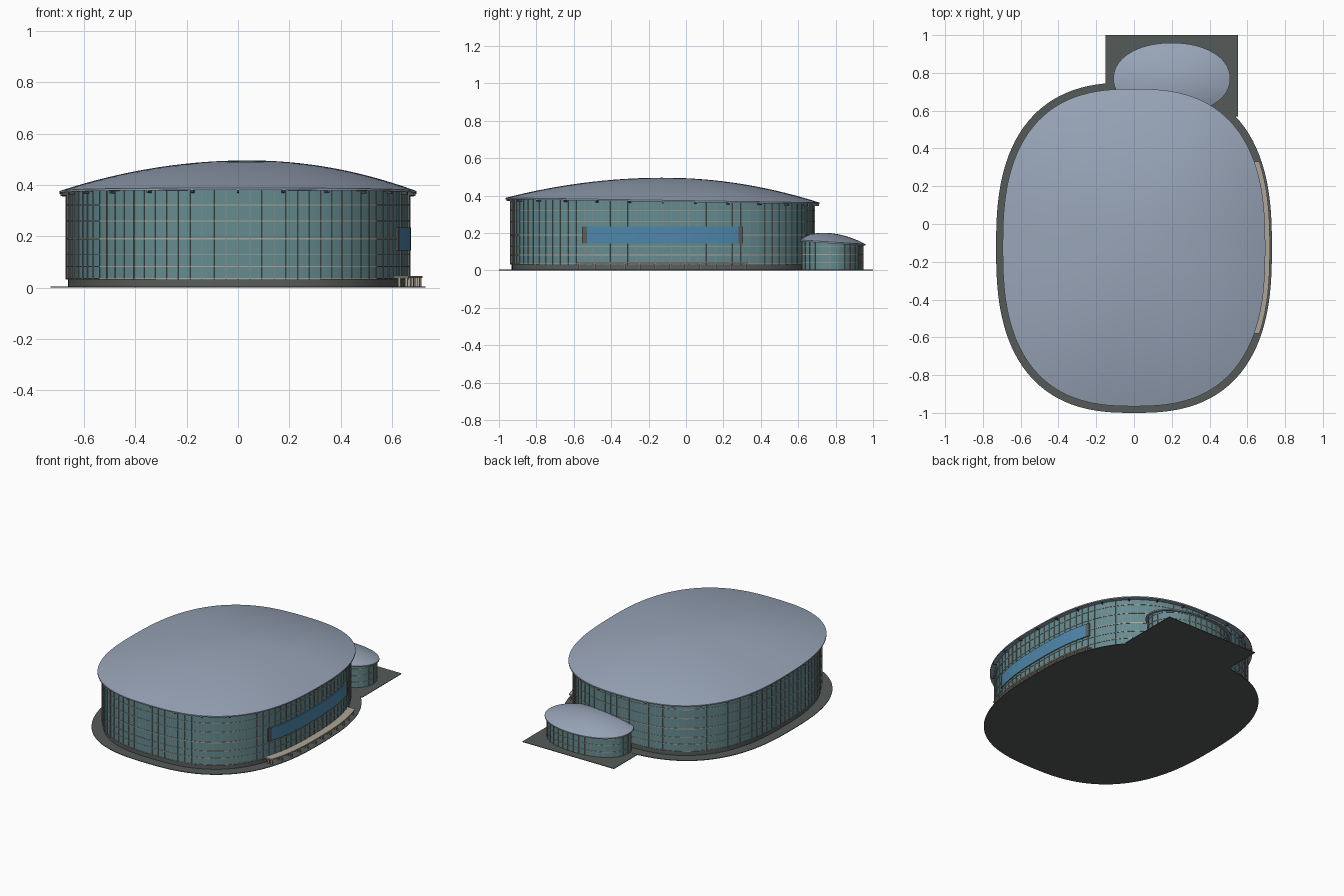
import bpy, bmesh, math
from mathutils import Vector

old = bpy.data.objects.get("Cube")
if old:
    bpy.data.objects.remove(old, do_unlink=True)


def material(name, color):
    m = bpy.data.materials.new(name)
    m.use_nodes = True
    m.diffuse_color = (*color, 1)
    m.node_tree.nodes["Principled BSDF"].inputs["Base Color"].default_value = (*color, 1)
    return m


ROOF = material("blue grey roof", (0.31, 0.37, 0.47))
GLASS = material("teal glass", (0.13, 0.26, 0.28))
PAVING = material("dark paving", (0.09, 0.105, 0.10))
PLINTH = material("plinth grey", (0.10, 0.11, 0.105))
MULLION = material("dull mullion", (0.24, 0.27, 0.26))
BEIGE = material("beige trim", (0.42, 0.38, 0.31))
BLUE = material("blue glazing", (0.075, 0.24, 0.40))
EAVE = material("dark eave", (0.07, 0.08, 0.09))


def loft(bm, loops, caps=True, wrap=False):
    """Skin a series of closed loops that have equal point counts."""
    rings = [[bm.verts.new(p) for p in loop] for loop in loops]
    pairs = list(zip(rings, rings[1:])) + ([(rings[-1], rings[0])] if wrap else [])
    for low, high in pairs:
        for i in range(len(low)):
            j = (i + 1) % len(low)
            bm.faces.new((low[i], low[j], high[j], high[i]))
    if caps and not wrap:
        bm.faces.new(rings[0][::-1])
        bm.faces.new(rings[-1])


def finish(bm, name, mat, smooth=False):
    bmesh.ops.recalc_face_normals(bm, faces=bm.faces)
    mesh = bpy.data.meshes.new(name)
    bm.to_mesh(mesh)
    bm.free()
    mesh.materials.append(mat)
    obj = bpy.data.objects.new(name, mesh)
    bpy.context.collection.objects.link(obj)
    if smooth:
        bpy.ops.object.select_all(action='DESELECT')
        obj.select_set(True)
        bpy.context.view_layer.objects.active = obj
        bpy.ops.object.shade_smooth_by_angle(angle=math.radians(35))


def outline(center, a, b, power, count):
    """Rounded oval resampled to equal spacing."""
    dense = []
    for i in range(1440):
        t = math.tau * i / 1440
        c, s = math.cos(t), math.sin(t)
        dense.append(Vector((center[0] + a * math.copysign(abs(c) ** (2 / power), c),
                             center[1] + b * math.copysign(abs(s) ** (2 / power), s))))
    dense.append(dense[0])
    lengths = [0]
    for p, q in zip(dense, dense[1:]):
        lengths.append(lengths[-1] + (q - p).length)
    points, k = [], 0
    for i in range(count):
        target = lengths[-1] * i / count
        while lengths[k + 1] < target:
            k += 1
        f = (target - lengths[k]) / max(lengths[k + 1] - lengths[k], 1e-9)
        points.append(dense[k].lerp(dense[k + 1], f))
    return points


def at(points, z):
    return [(p.x, p.y, z(p.y) if callable(z) else z) for p in points]


def hall(prefix, center, a, b, power, count, z0, eave, peak, shift, rails, over):
    """Glazed oval volume with mullions, rails and a sloping domed roof."""
    def ring(grow):
        return outline(center, a + grow, b + grow, power, count)

    def top(y):
        return eave(y) - 0.006

    bm = bmesh.new()
    loft(bm, [at(ring(0), z0), at(ring(0), top)])
    finish(bm, prefix + "_glass_wall", GLASS, True)

    # Vertical mullions
    bm = bmesh.new()
    pts = ring(0)
    for i, p in enumerate(pts):
        t = (pts[(i + 1) % count] - pts[i - 1]).normalized()
        n = Vector((t.y, -t.x))
        foot = [p + t * u * 0.0015 + n * v for u, v in
                ((-1, -0.003), (1, -0.003), (1, 0.004), (-1, 0.004))]
        loft(bm, [at(foot, z0), at(foot, top)])
    finish(bm, prefix + "_mullions", MULLION)

    # Horizontal rails
    bm = bmesh.new()
    inner, outer = ring(-0.003), ring(0.003)
    for z, h in rails:
        loft(bm, [at(inner, z - h), at(outer, z - h), at(outer, z + h), at(inner, z + h)],
             wrap=True)
    finish(bm, prefix + "_rails", BEIGE)

    # Domed roof with thin edge
    edge = outline(center, a + over, b + over, power, 128)
    bm = bmesh.new()
    loops = [at(edge, lambda y: eave(y) - 0.008)]
    rise = peak - eave(center[1])
    mid = Vector(center)
    for k in range(17):
        s = 1 - k / 17
        move = Vector(shift) * (1 - s)
        loops.append([(*(mid + (p - mid) * s + move),
                       eave(mid.y + (p.y - mid.y) * s) + rise * (1 - s * s)) for p in edge])
    loft(bm, loops)
    finish(bm, prefix + "_roof", ROOF, True)


def strip(bm, y0, y1, a_in, a_out, z0, z1, steps=32):
    """Bar that follows the left flank of the main oval."""
    loops = []
    for i in range(steps + 1):
        y = y0 + (y1 - y0) * i / steps
        x = [h * (1 - abs((y - CY) / (h + 0.145)) ** POWER) ** (1 / POWER)
             for h in (a_in, a_out)]
        loops.append([(x[0], y, z0), (x[1], y, z0), (x[1], y, z1), (x[0], y, z1)])
    loft(bm, loops)


CY, POWER = -0.125, 2.6


def main_eave(y):
    return 0.388 - 0.0155 * (y + 0.965)


# Paving
bm = bmesh.new()
oval = outline((0, CY), 0.73, 0.875, POWER, 128)
loft(bm, [at(oval, 0), at(oval, 0.004)])
finish(bm, "main_paving", PAVING)
bm = bmesh.new()
corners = [Vector(c) for c in ((-0.15, 0.57), (0.55, 0.57), (0.55, 1), (-0.15, 1))]
loft(bm, [at(corners, 0), at(corners, 0.0035)])
finish(bm, "annex_paving", PAVING)

# Main hall on its plinth
bm = bmesh.new()
oval = outline((0, CY), 0.662, 0.807, POWER, 104)
loft(bm, [at(oval, 0.003), at(oval, 0.034)])
finish(bm, "main_plinth", PLINTH, True)
hall("main", (0, CY), 0.667, 0.812, POWER, 104, 0.032, main_eave, 0.495, (0.04, 0.05),
     [(0.036, 0.002), (0.082, 0.002), (0.13, 0.0015), (0.19, 0.003), (0.26, 0.002),
      (0.322, 0.002)], 0.028)

# Rear annex
hall("annex", (0.2, 0.77), 0.295, 0.175, 2.1, 36, 0.003,
     lambda y: 0.165 - 0.066 * (y - 0.58), 0.2, (0, -0.01),
     [(0.04, 0.0015), (0.085, 0.002), (0.13, 0.0015)], 0.014)

# Brackets under the main eave
bm = bmesh.new()
ends = outline((0, CY), 0.69, 0.835, POWER, 28)
starts = outline((0, CY), 0.66, 0.805, POWER, 28)
for p, q in zip(starts, ends):
    n = (q - p).normalized()
    t = Vector((-n.y, n.x)) * 0.004
    foot = [p - t, p + t, q + t, q - t]
    loft(bm, [at(foot, lambda y: main_eave(y) - 0.018),
              at(foot, lambda y: main_eave(y) - 0.007)])
finish(bm, "eave_brackets", EAVE)

# Long window band with framed ends
bm = bmesh.new()
strip(bm, -0.53, 0.28, 0.65, 0.674, 0.145, 0.235)
finish(bm, "window_band", BLUE, True)
bm = bmesh.new()
for y in (-0.555, 0.28):
    strip(bm, y, y + 0.025, 0.65, 0.674, 0.145, 0.235, 2)
finish(bm, "window_band_ends", PLINTH)

# Curved terrace and its posts
bm = bmesh.new()
strip(bm, -0.58, 0.33, 0.66, 0.719, 0.037, 0.045)
finish(bm, "terrace_deck", BEIGE)
bm = bmesh.new()
for i in range(12):
    y = -0.57 + 0.89 * i / 11
    for h in (0.685, 0.71):
        strip(bm, y - 0.004, y + 0.004, h - 0.004, h + 0.004, 0.003, 0.038, 1)
finish(bm, "terrace_posts", BEIGE)
